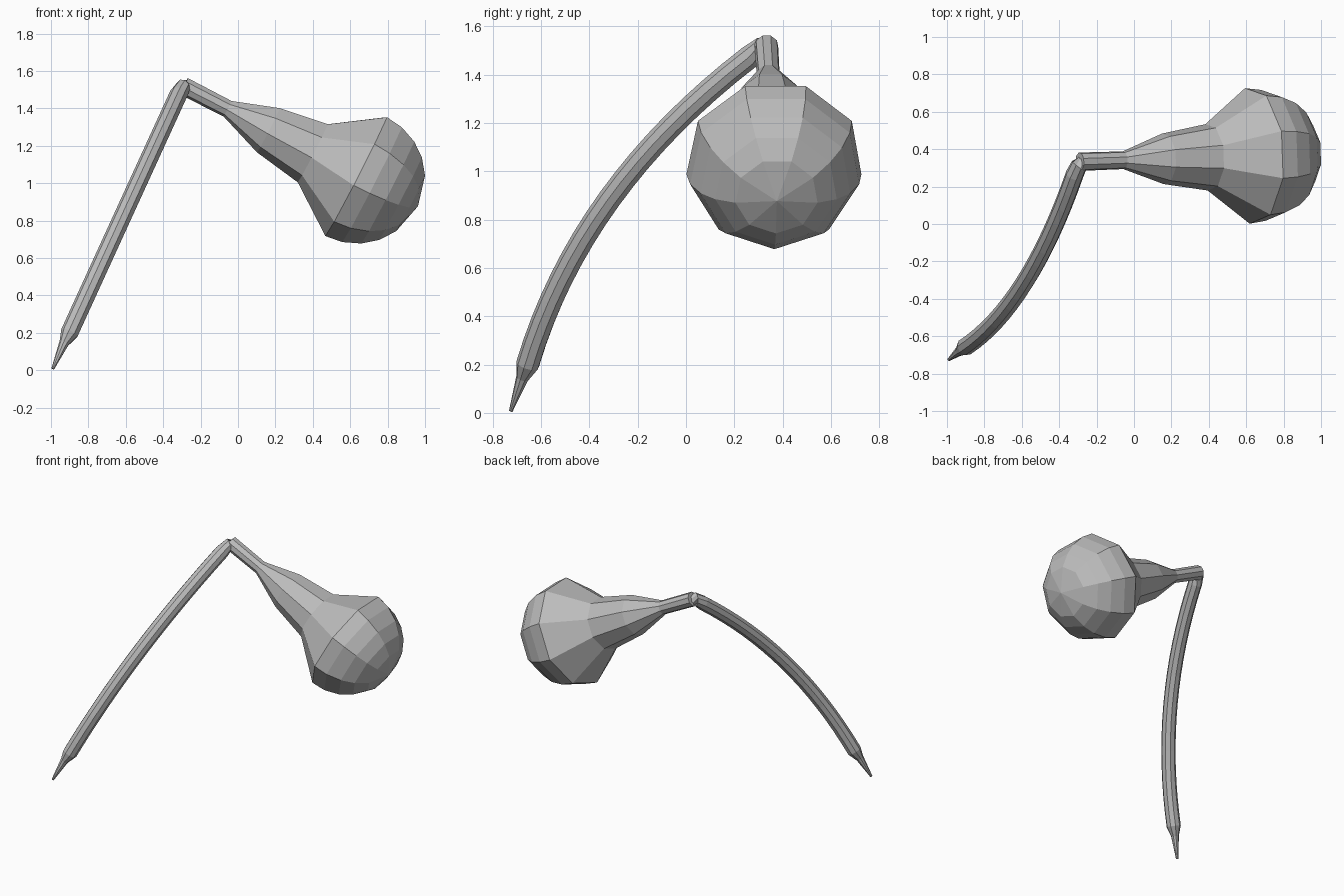
import bpy, bmesh, math
from mathutils import Vector

cube = bpy.data.objects.get("Cube")
if cube:
    bpy.data.objects.remove(cube, do_unlink=True)

SIDES = 9

grey = bpy.data.materials.new("plain_grey")
grey.use_nodes = True
grey.diffuse_color = (0.5, 0.5, 0.5, 1)
bsdf = next(n for n in grey.node_tree.nodes if n.type == 'BSDF_PRINCIPLED')
bsdf.inputs["Base Color"].default_value = (0.5, 0.5, 0.5, 1)


def loft(name, rings, up):
    """Skin (centre, axis, radius) rings; a flat side faces the up direction."""
    bm = bmesh.new()
    loops = []
    for centre, axis, radius in rings:
        axis = axis.normalized()
        u = (up - axis * up.dot(axis)).normalized()
        v = axis.cross(u)
        angles = [(i + 0.5) * math.tau / SIDES for i in range(SIDES)]
        loops.append([bm.verts.new(centre + (u * math.cos(a) + v * math.sin(a)) * radius)
                      for a in angles])
    for a, b in zip(loops, loops[1:]):
        for i in range(SIDES):
            j = (i + 1) % SIDES
            bm.faces.new((a[i], a[j], b[j], b[i]))
    bm.faces.new(list(reversed(loops[0])))
    bm.faces.new(loops[-1])
    bmesh.ops.remove_doubles(bm, verts=bm.verts, dist=0.0005)
    bmesh.ops.recalc_face_normals(bm, faces=bm.faces)
    mesh = bpy.data.meshes.new(name)
    bm.to_mesh(mesh)
    bm.free()
    mesh.materials.append(grey)
    obj = bpy.data.objects.new(name, mesh)
    bpy.context.collection.objects.link(obj)
    return obj


# Arm flaring into a round bulb along one straight axis
start = Vector((-0.29, 0.333, 1.52))
bulb = Vector((0.635, 0.365, 1.045))
axis = (bulb - start).normalized()
length = (bulb - start).length
R = 0.368
profile = [(0, 0.05), (0.264, 0.048), (0.511, 0.137), (0.778, 0.18)]
for deg in (0, 15, 31, 46, 62):
    a = math.radians(deg)
    profile.append((length + R * math.sin(a), R * math.cos(a)))
profile.append((length + R, 0.0001))
loft("arm_and_bulb", [(start + axis * d, axis, r) for d, r in profile], Vector((0, 0, 1)))

# Curved leg with a pointed foot, following a quadratic arc up to the joint
foot, bend, knee = (Vector(p) for p in
                    ((-0.90, -0.655, 0.20), (-0.563, -0.434, 0.9375), (-0.317, 0.265, 1.475)))
tip = Vector((-0.99, -0.725, 0.008))
toe = Vector((-0.93, -0.677, 0.145))
rings = [(tip, toe - tip, 0.008), (toe, foot - toe, 0.027)]
STEPS = 16
for k in range(STEPS + 1):
    t = k / STEPS
    point = foot * (1 - t) ** 2 + bend * 2 * t * (1 - t) + knee * t * t
    tangent = (bend - foot) * (1 - t) + (knee - bend) * t
    rings.append((point, tangent, 0.049))

# Short joint section turning from the leg into the arm
rings.append((Vector((-0.295, 0.31, 1.51)), Vector((0.5, 0.7, 0.1)), 0.046))
rings.append((start + axis * 0.03, axis, 0.046))
loft("curved_leg", rings, Vector((0.909, 0, -0.416)))
